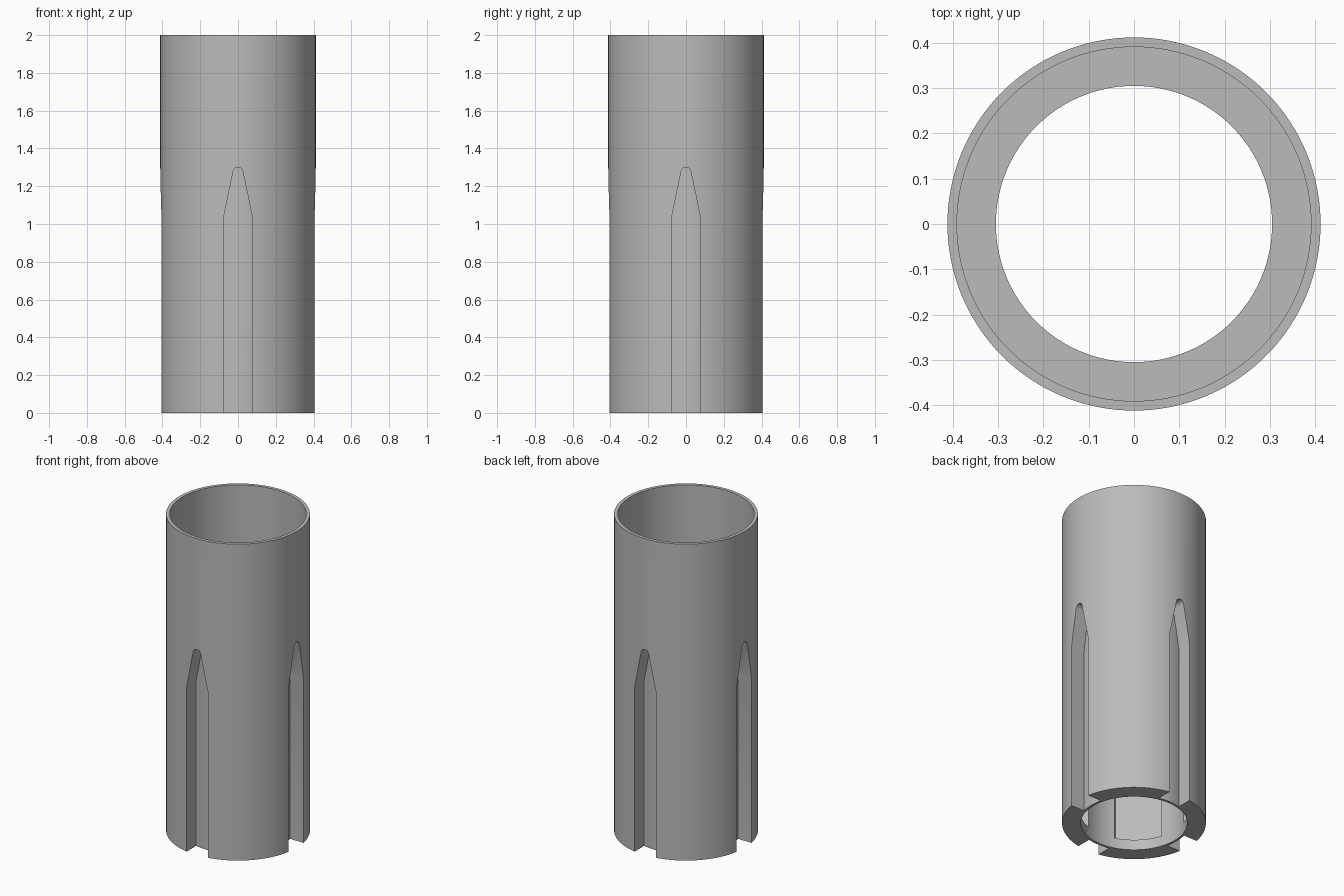
import bpy, bmesh, math
from mathutils import Matrix

default = bpy.data.objects.get("Cube")
if default:
    bpy.data.objects.remove(default, do_unlink=True)

SEGMENTS = 128
SHOULDER = 1.4
OUTER, SOCKET, CORE, BORE = 0.412, 0.391, 0.32, 0.305

grey = bpy.data.materials.new("plain_grey")
grey.use_nodes = True
colour = (0.5, 0.5, 0.5, 1)
grey.diffuse_color = colour
grey.node_tree.nodes["Principled BSDF"].inputs["Base Color"].default_value = colour


def add_object(name, bm):
    bmesh.ops.recalc_face_normals(bm, faces=bm.faces)
    mesh = bpy.data.meshes.new(name)
    bm.to_mesh(mesh)
    bm.free()
    mesh.materials.append(grey)
    obj = bpy.data.objects.new(name, mesh)
    bpy.context.collection.objects.link(obj)
    return obj


def lathe(name, profile):
    """Turn a closed (radius, z) profile around the z axis."""
    bm = bmesh.new()
    rings = []
    for i in range(SEGMENTS):
        a = 2 * math.pi * i / SEGMENTS
        rings.append([bm.verts.new((r * math.cos(a), r * math.sin(a), z)) for r, z in profile])
    n = len(profile)
    for i in range(SEGMENTS):
        here, there = rings[i], rings[(i + 1) % SEGMENTS]
        for j in range(n):
            k = (j + 1) % n
            bm.faces.new((here[j], there[j], there[k], here[k]))
    return add_object(name, bm)


def prism(name, outline, near, far, angle):
    """Extrude a (side, z) outline radially from near to far, then turn it."""
    bm = bmesh.new()
    face = bm.faces.new([bm.verts.new((near, s, z)) for s, z in outline])
    moved = bmesh.ops.extrude_face_region(bm, geom=[face])["geom"]
    verts = [v for v in moved if isinstance(v, bmesh.types.BMVert)]
    bmesh.ops.translate(bm, verts=verts, vec=(far - near, 0, 0))
    bm.transform(Matrix.Rotation(angle, 4, "Z"))
    return add_object(name, bm)


def subtract(target, cutter):
    mod = target.modifiers.new("cut", "BOOLEAN")
    mod.operation = "DIFFERENCE"
    mod.solver = "EXACT"
    mod.object = cutter
    bpy.context.view_layer.objects.active = target
    bpy.ops.object.modifier_apply(modifier=mod.name)


# Stepped sleeve: wide socket above, narrow bore below
sleeve = lathe("sleeve", [(OUTER, 0), (OUTER, 2), (SOCKET, 2),
                          (SOCKET, SHOULDER), (BORE, SHOULDER), (BORE, 0)])

# Slot outline: straight sides, tapering to a rounded tip
half, tip = 0.075, 0.026
slot = [(-half, -0.1), (half, -0.1), (half, 1.04)]
for i in range(13):
    a = math.radians(12 + 13 * i)
    slot.append((tip * math.cos(a), 1.3 - tip + tip * math.sin(a)))
slot.append((-half, 1.04))

# Pocket outline inside each finger
pocket = [(-0.135, 0.066), (0.135, 0.066), (0.135, 0.9), (-0.135, 0.9)]

# Core leaves a thin curved wall behind every slot
core = lathe("core_helper", [(CORE, -0.3), (CORE, 1.6), (0.1, 1.6), (0.1, -0.3)])

helpers = [core]
for i in range(4):
    angle = i * math.pi / 2
    slot_cutter = prism("slot_cutter", slot, 0.25, 0.5, angle)
    subtract(slot_cutter, core)
    pocket_cutter = prism("pocket_cutter", pocket, 0.2, 0.335, angle + math.pi / 4)
    for cutter in (slot_cutter, pocket_cutter):
        subtract(sleeve, cutter)
        helpers.append(cutter)

for helper in helpers:
    bpy.data.objects.remove(helper, do_unlink=True)

# Smooth round walls, crisp rims and slot edges
bpy.ops.object.select_all(action="DESELECT")
sleeve.select_set(True)
bpy.context.view_layer.objects.active = sleeve
bpy.ops.object.shade_smooth_by_angle(angle=math.radians(25))
